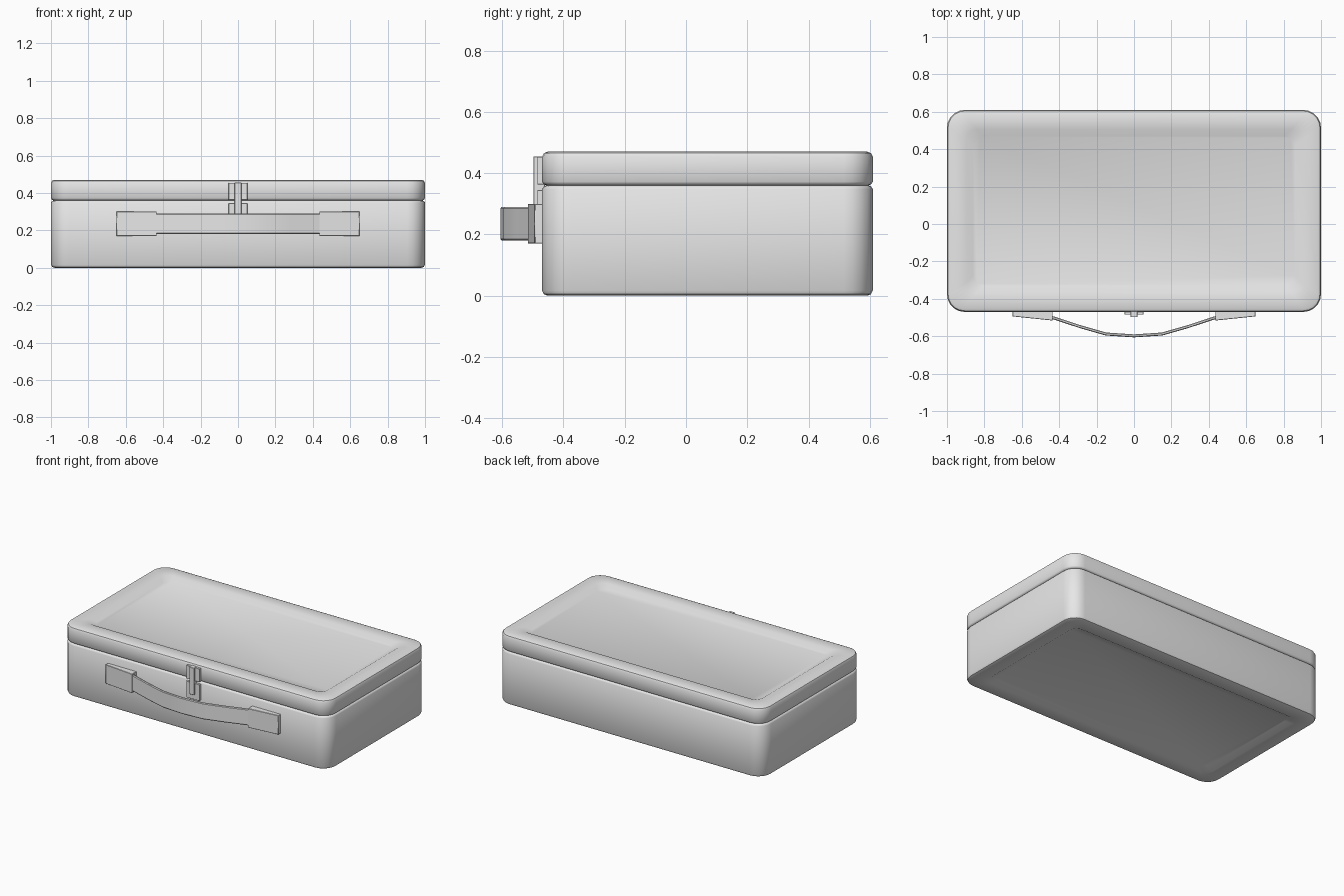
import bpy, bmesh, math
from mathutils import Vector

cube = bpy.data.objects.get("Cube")
if cube:
    bpy.data.objects.remove(cube, do_unlink=True)

grey = bpy.data.materials.new("plain_grey")
grey.use_nodes = True
grey.diffuse_color = (0.8, 0.8, 0.8, 1)
grey.node_tree.nodes["Principled BSDF"].inputs["Base Color"].default_value = (0.8, 0.8, 0.8, 1)

CENTRE_Y, HALF_X, HALF_Y, CORNER = 0.07, 1.0, 0.54, 0.095


def finish(name, bm, angle=35):
    bmesh.ops.recalc_face_normals(bm, faces=bm.faces[:])
    mesh = bpy.data.meshes.new(name)
    bm.to_mesh(mesh)
    bm.free()
    mesh.materials.append(grey)
    ob = bpy.data.objects.new(name, mesh)
    bpy.context.collection.objects.link(ob)
    bpy.ops.object.select_all(action='DESELECT')
    ob.select_set(True)
    bpy.context.view_layer.objects.active = ob
    bpy.ops.object.shade_smooth_by_angle(angle=math.radians(angle))
    return ob


def bridge(bm, a, b):
    for i in range(len(a)):
        j = (i + 1) % len(a)
        bm.faces.new((a[i], a[j], b[j], b[i]))


def rounded_ring(bm, inset, z, steps=5):
    """Rounded rectangle, pulled in from the outer wall by inset."""
    r = max(CORNER - inset, 0.055)
    hx, hy = HALF_X - inset - r, HALF_Y - inset - r
    ring = []
    for q, (sx, sy) in enumerate(((1, 1), (-1, 1), (-1, -1), (1, -1))):
        for s in range(steps + 1):
            a = math.pi / 2 * (q + s / steps)
            ring.append(bm.verts.new((sx * hx + r * math.cos(a),
                                      CENTRE_Y + sy * hy + r * math.sin(a), z)))
    return ring


def shell(name, profile):
    """Loft rounded rectangles along (inset, z) pairs and cap both ends."""
    bm = bmesh.new()
    rings = [rounded_ring(bm, i, z) for i, z in profile]
    for a, b in zip(rings, rings[1:]):
        bridge(bm, a, b)
    bm.faces.new(rings[0])
    bm.faces.new(rings[-1])
    return finish(name, bm)


def prism(name, outline, z0, z1, bevel=0.0):
    """Upright block from an (x, y) outline."""
    bm = bmesh.new()
    low = [bm.verts.new((x, y, z0)) for x, y in outline]
    high = [bm.verts.new((x, y, z1)) for x, y in outline]
    bridge(bm, low, high)
    bm.faces.new(low)
    bm.faces.new(high)
    if bevel:
        bmesh.ops.bevel(bm, geom=bm.edges[:], offset=bevel, segments=1, affect='EDGES')
    return finish(name, bm)


def block(name, x0, x1, y0, z0, z1, bevel=0.0):
    return prism(name, [(x0, y0), (x1, y0), (x1, -0.46), (x0, -0.46)], z0, z1, bevel)


# Case halves, each with a sunken panel
shell("case_base", [(0.14, 0.02), (0.105, 0), (0.018, 0), (0.006, 0.005), (0, 0.017),
                    (0, 0.348), (0.005, 0.356), (0.014, 0.36)])
shell("case_seam", [(0.014, 0.35), (0.014, 0.37)])
shell("case_lid", [(0.014, 0.36), (0.005, 0.364), (0, 0.372), (0, 0.453), (0.006, 0.465),
                   (0.018, 0.47), (0.105, 0.47), (0.14, 0.45)])

# Handle mounts, wedge shaped and thicker toward the middle
for side, label in ((1, "left"), (-1, "right")):
    prism(label + "_handle_mount",
          [(side * x, y) for x, y in ((0.435, -0.46), (0.65, -0.46),
                                      (0.65, -0.494), (0.435, -0.516))],
          0.17, 0.30, 0.002)

# Bowed handle strap, swept from mount to mount
half_path = [(0.46, -0.494), (0.42, -0.505), (0.29, -0.548), (0.15, -0.588), (0.0, -0.598)]
path = [Vector((-x, y)) for x, y in half_path] + [Vector(p) for p in half_path[-2::-1]]
section = [(-0.008, 0.185), (-0.004, 0.18), (0.004, 0.18), (0.008, 0.185),
           (0.008, 0.285), (0.004, 0.29), (-0.004, 0.29), (-0.008, 0.285)]
bm = bmesh.new()
rings = []
for i, p in enumerate(path):
    t = (path[min(i + 1, len(path) - 1)] - path[max(i - 1, 0)]).normalized()
    n = Vector((-t.y, t.x))
    rings.append([bm.verts.new((p.x + n.x * d, p.y + n.y * d, z)) for d, z in section])
for a, b in zip(rings, rings[1:]):
    bridge(bm, a, b)
bm.faces.new(rings[0])
bm.faces.new(rings[-1])
finish("handle_strap", bm)

# Latch: plate on the lid, catch on the base, tab joining them
block("latch_plate", -0.05, 0.05, -0.485, 0.363, 0.453, 0.001)
block("latch_catch", -0.05, 0.05, -0.485, 0.235, 0.345, 0.001)
block("latch_tab", -0.018, 0.018, -0.498, 0.27, 0.455, 0.002)
